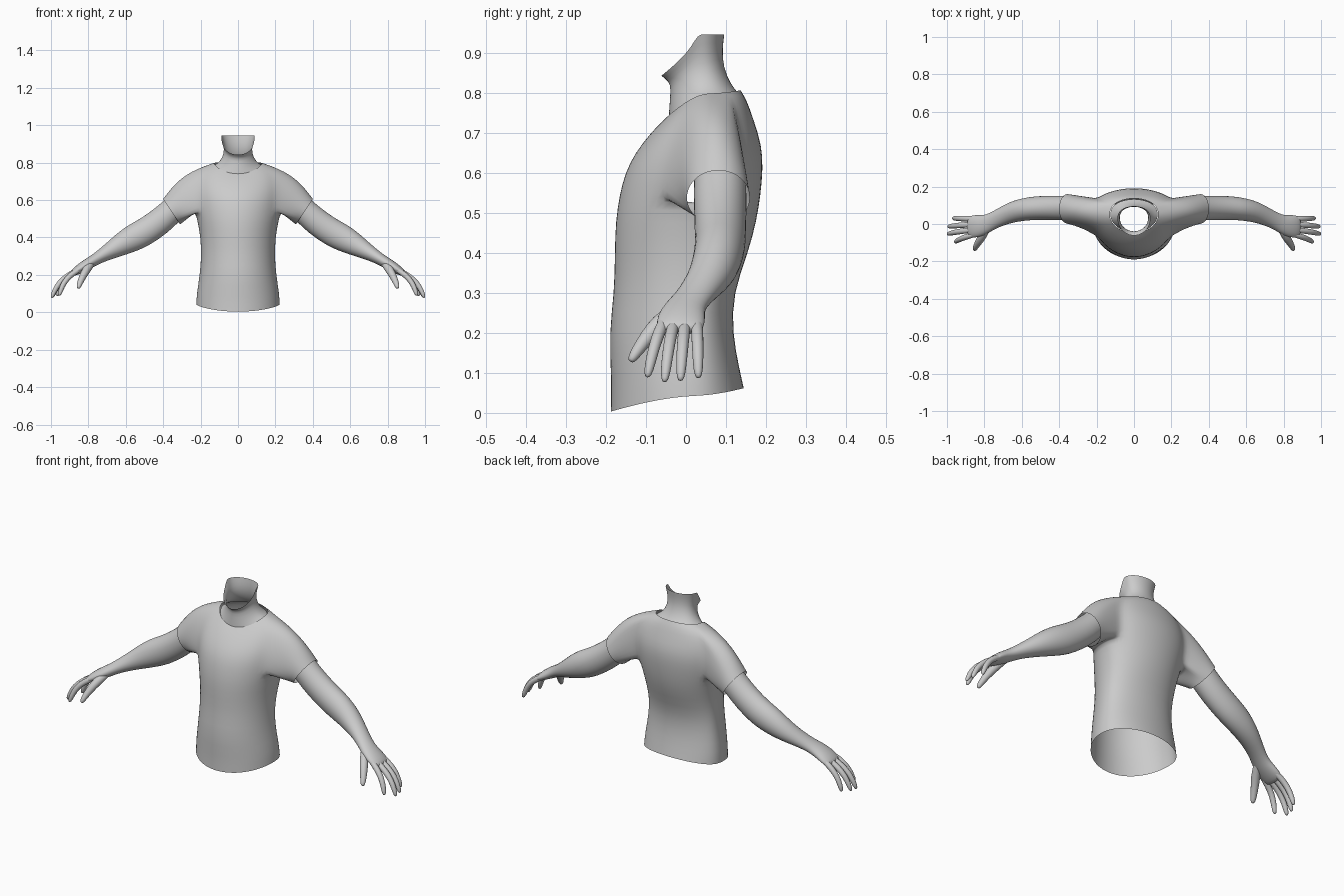
import bpy, bmesh, math
from mathutils import Vector

if "Cube" in bpy.data.objects:
    bpy.data.objects.remove(bpy.data.objects["Cube"])

grey = bpy.data.materials.new("plain_grey")
grey.diffuse_color = (0.6, 0.6, 0.6, 1)
grey.use_nodes = True
grey.node_tree.nodes["Principled BSDF"].inputs["Base Color"].default_value = grey.diffuse_color
N = 32  # points around each torso and neck ring


def finish(name, bm, mirror=False):
    bmesh.ops.recalc_face_normals(bm, faces=bm.faces)
    me = bpy.data.meshes.new(name)
    bm.to_mesh(me)
    bm.free()
    me.materials.append(grey)
    me.polygons.foreach_set("use_smooth", [True] * len(me.polygons))
    ob = bpy.data.objects.new(name, me)
    bpy.context.collection.objects.link(ob)
    if mirror:
        ob.modifiers.new("mirror", 'MIRROR').use_mirror_merge = False
    sub = ob.modifiers.new("smooth", 'SUBSURF')
    sub.levels = sub.render_levels = 1
    return ob


def bridge(bm, a, b):
    n = len(a)
    for i in range(n):
        j = (i + 1) % n
        bm.faces.new((a[i], a[j], b[j], b[i]))


def body_ring(bm, zf, zs, zb, w, yf, yb, yc, p=1.5):
    """Horizontal ring with separate front, side and back heights."""
    ring = []
    for k in range(N):
        t = 2 * math.pi * k / N
        s = math.sin(t)
        a = abs(s)
        if s < 0:
            y, z = yc - (yc - yf) * a, zs + (zf - zs) * a ** p
        else:
            y, z = yc + (yb - yc) * a ** 0.85, zs + (zb - zs) * a ** p
        ring.append(bm.verts.new((w * math.cos(t), y, z)))
    return ring


def tube(bm, path, sides, cap=True):
    """Sweep of (x, y, z, thickness, width) stations."""
    pts = [Vector(s[:3]) for s in path]
    prev = None
    for i, s in enumerate(path):
        t = (pts[min(i + 1, len(pts) - 1)] - pts[max(i - 1, 0)]).normalized()
        v = Vector((0, 1, 0))
        v = (v - t * v.dot(t)).normalized()
        u = v.cross(t)
        ring = [bm.verts.new(pts[i] + u * s[3] * math.cos(a) + v * s[4] * math.sin(a))
                for a in (2 * math.pi * k / sides for k in range(sides))]
        if prev:
            bridge(bm, prev, ring)
        prev = ring
    if cap:
        bm.faces.new(prev)


# shirt: torso rings from hem to collar
rows = [
    (.003, .042, .062, .224, -.189, .145, .01),
    (.08, .10, .11, .222, -.187, .134, .01),
    (.20, .20, .20, .205, -.194, .116, .01),
    (.30, .30, .30, .197, -.180, .118, .01),
    (.40, .40, .40, .201, -.179, .156, .02),
    (.48, .48, .48, .216, -.177, .177, .03),
    (.545, .535, .545, .228, -.167, .187, .04),
    (.60, .60, .61, .238, -.153, .193, .05),
    (.65, .665, .67, .238, -.128, .190, .055),
    (.70, .73, .73, .225, -.088, .170, .06),
    (.725, .78, .78, .185, -.063, .153, .06),
    (.74, .798, .806, .13, -.047, .137, .05),
]
LOW, HIGH = 6, 10  # rows bounding the armholes
bm = bmesh.new()
rings = [body_ring(bm, *r) for r in rows]
hole = set(range(-3, 3)) | set(range(13, 19))
for r in range(len(rings) - 1):
    for k in range(N):
        kk = k - N if k >= N - 3 else k
        if LOW <= r < HIGH and kk in hole:
            continue
        j = (k + 1) % N
        bm.faces.new((rings[r][k], rings[r][j], rings[r + 1][j], rings[r + 1][k]))

# shirt: sleeves grown from the armhole edges to the cuffs
for sx in (1, -1):
    cols = list(range(-3, 4)) if sx > 0 else list(range(19, 12, -1))
    loop = [rings[HIGH][c] for c in cols]
    loop += [rings[r][cols[-1]] for r in range(HIGH - 1, LOW, -1)]
    loop += [rings[LOW][c] for c in reversed(cols)]
    loop += [rings[r][cols[0]] for r in range(LOW + 1, HIGH)]
    start = [v.co.copy() for v in loop]
    prev = loop
    for f in (.25, .5, .75, 1):
        ring = []
        for i, co in enumerate(start):
            a = math.radians(-54 + 360 * i / len(start))
            up, side = .083 * math.cos(a), .08 * math.sin(a)
            cuff = Vector((sx * (.355 + .555 * up), .081 + side, .538 + .832 * up))
            bulge = math.sin(math.pi * f) * max(0, math.cos(a))
            ring.append(bm.verts.new(co.lerp(cuff, f) + Vector((sx * .012, 0, .024)) * bulge))
        bridge(bm, prev, ring)
        prev = ring
finish("shirt", bm)

# neck: open tube with the jaw line cut into its upper edge
bm = bmesh.new()
prev = None
for r in [(.732, .786, .797, .127, -.044, .133, .05),
          (.765, .806, .82, .096, -.042, .112, .045),
          (.81, .85, .865, .074, -.038, .093, .035),
          (.828, .895, .91, .077, -.043, .091, .03, 1),
          (.842, .946, .946, .089, -.062, .096, .03, .7)]:
    ring = body_ring(bm, *r)
    if prev:
        bridge(bm, prev, ring)
    prev = ring
finish("neck", bm)

# arms running into the palms
bm = bmesh.new()
tube(bm, [
    (.30, .085, .60, .066, .066), (.36, .085, .535, .071, .068),
    (.43, .086, .475, .074, .066), (.505, .086, .425, .075, .065),
    (.56, .082, .398, .074, .063), (.62, .072, .365, .063, .060),
    (.67, .056, .336, .050, .054), (.72, .034, .308, .038, .048),
    (.765, .012, .281, .031, .046), (.80, -.004, .260, .030, .053),
    (.84, -.012, .237, .027, .062), (.875, -.015, .214, .021, .060),
    (.89, -.015, .204, .012, .050)], 16)
finish("arms", bm, True)

# fingers: knuckle height and tip of each
bm = bmesh.new()
for yb, tip in [(-.056, (.957, -.097, .088)), (-.030, (.997, -.054, .076)),
                (-.002, (.993, -.014, .079)), (.027, (.968, .031, .086))]:
    b, e = Vector((.855, yb, .225)), Vector(tip)
    d = e - b
    tube(bm, [(b.x + d.x * fx, b.y + d.y * (fx + fz) / 2, b.z + d.z * fz, r, r)
              for fx, fz, r in [(0, 0, .015), (.3, .14, .016), (.6, .34, .0155),
                                (.82, .6, .0145), (.95, .88, .0125), (1, 1, .006)]], 10)
finish("fingers", bm, True)

# thumbs
bm = bmesh.new()
tube(bm, [(.785, -.02, .262, .022, .02), (.812, -.068, .225, .024, .024),
          (.832, -.098, .188, .020, .020), (.846, -.122, .155, .016, .016),
          (.852, -.135, .135, .012, .012), (.854, -.139, .128, .006, .006)], 10)
finish("thumbs", bm, True)
